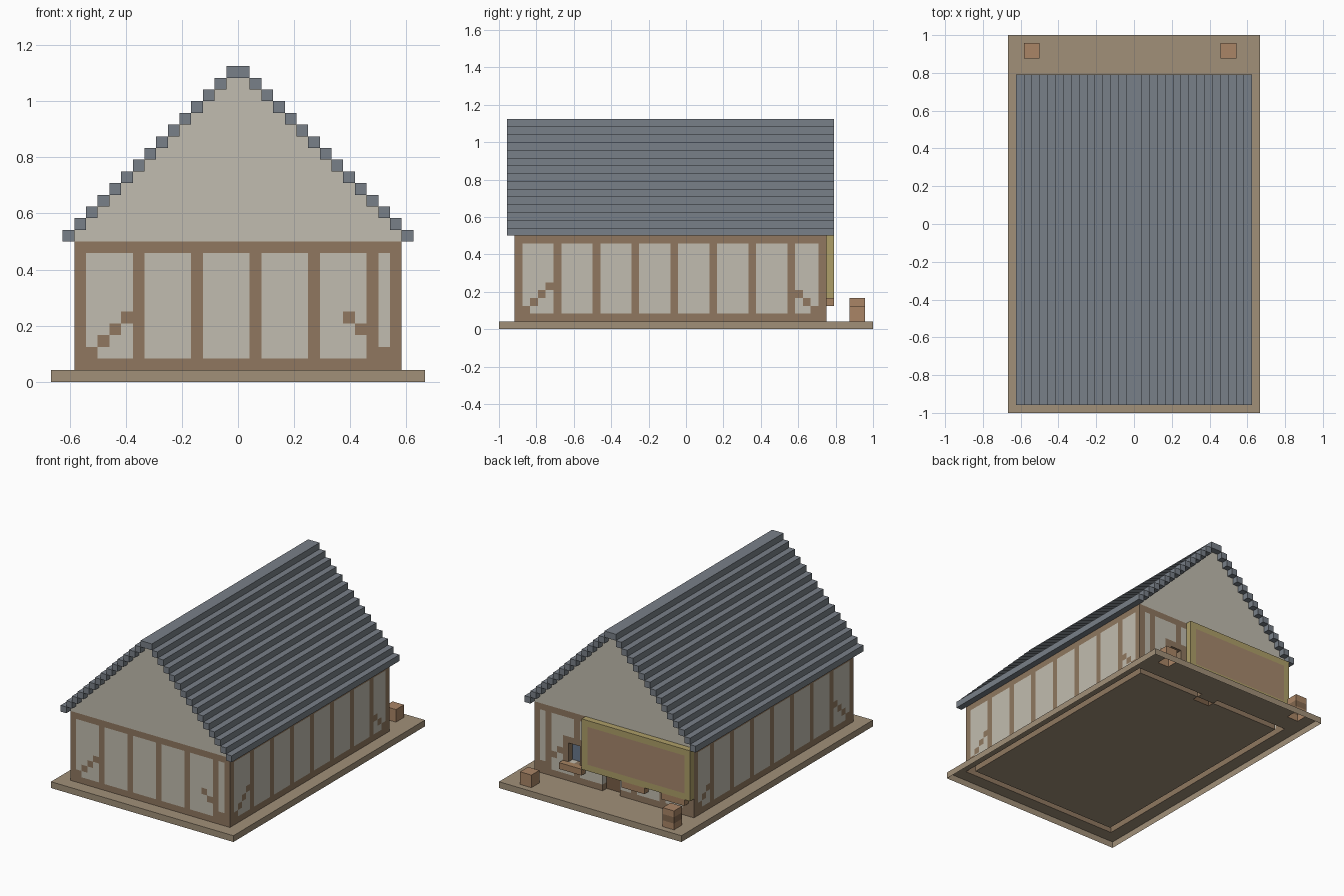
import bpy, bmesh

if "Cube" in bpy.data.objects:
    bpy.data.objects.remove(bpy.data.objects["Cube"])

U = 1 / 24          # one block
cells = {}          # block position -> part name


def fill(part, x, y, z):
    """Paint a range of blocks with a part, or clear it with None."""
    for i in range(*x):
        for j in range(*y):
            for k in range(*z):
                if part:
                    cells[i, j, k] = part
                else:
                    cells.pop((i, j, k), None)


# ground slab
fill("base_slab", (-16, 16), (-24, 24), (0, 1))

# plaster walls, one block thick, hollow room
fill("plaster_walls", (-14, 14), (-22, 18), (1, 12))
fill(None, (-13, 13), (-21, 17), (1, 12))

# gable ends and stepped roof
for i in range(15):
    for y in (-22, 17):
        fill("plaster_walls", (i - 14, 14 - i), (y, y + 1), (12 + i, 13 + i))
    for x in (i - 15, 14 - i):
        fill("roof", (x, x + 1), (-23, 19), (12 + i, 13 + i))

# timber frame: rails, posts and corner braces
for z in (1, 11):
    for y in (-22, 17):
        fill("timber_frame", (-14, 14), (y, y + 1), (z, z + 1))
    for x in (-14, 13):
        fill("timber_frame", (x, x + 1), (-22, 18), (z, z + 1))
for y in (-22, 17):
    for x in (-14, -9, -4, 1, 6, 11, 13):
        fill("timber_frame", (x, x + 1), (y, y + 1), (1, 12))
    for s in range(4):
        for x in (-13 + s, 12 - s):
            fill("timber_frame", (x, x + 1), (y, y + 1), (2 + s, 3 + s))
for x in (-14, 13):
    for y in (-22, -17, -12, -7, -2, 3, 8, 13, 17):
        fill("timber_frame", (x, x + 1), (y, y + 1), (1, 12))
    for s in range(4):
        for y in (-21 + s, 16 - s):
            fill("timber_frame", (x, x + 1), (y, y + 1), (2 + s, 3 + s))

# back windows with sills
for x in (-13, -6, 5):
    fill("timber_frame", (x, x + 4), (17, 18), (4, 8))
    fill(None, (x + 1, x + 3), (17, 18), (4, 7))
    fill("window_glass", (x + 1, x + 3), (16, 17), (4, 7))
    fill("window_sills", (x, x + 4), (18, 19), (3, 4))

# recessed back door
fill(None, (-1, 2), (17, 18), (1, 8))
fill("door", (-1, 2), (16, 17), (1, 8))

# blank sign board under the back eave
fill("sign_frame", (-14, 5), (18, 19), (4, 12))
fill("sign_panel", (-13, 4), (18, 19), (5, 11))

# crates on the back porch
fill("crates", (-14, -12), (21, 23), (1, 4))
fill("crate_band", (-14, -12), (21, 23), (2, 3))
fill("crates", (11, 13), (21, 23), (1, 3))

COLOURS = {
    "base_slab": (160, 143, 120), "plaster_walls": (192, 187, 174),
    "roof": (120, 127, 135), "timber_frame": (142, 119, 96),
    "window_glass": (105, 120, 140), "window_sills": (165, 130, 98),
    "door": (120, 95, 72), "sign_frame": (172, 157, 104),
    "sign_panel": (165, 135, 108), "crates": (168, 132, 102),
    "crate_band": (130, 104, 80),
}


def build(part, colour):
    """Skin the exposed sides of a part; the underside stays open."""
    bm = bmesh.new()
    for cell in [c for c, p in cells.items() if p == part]:
        for a in range(3):
            for side in (0, 1):
                near = list(cell)
                near[a] += 2 * side - 1
                if tuple(near) in cells or near[2] < 0:
                    continue
                quad = []
                for du, dv in ((0, 0), (1, 0), (1, 1), (0, 1)):
                    p = list(cell)
                    p[a] += side
                    p[(a + 1) % 3] += du
                    p[(a + 2) % 3] += dv
                    quad.append(bm.verts.new([n * U for n in p]))
                bm.faces.new(quad if side else quad[::-1])
    bmesh.ops.remove_doubles(bm, verts=bm.verts[:], dist=U / 100)
    bmesh.ops.dissolve_limit(bm, angle_limit=0.01, verts=bm.verts[:], edges=bm.edges[:])
    mesh = bpy.data.meshes.new(part)
    bm.to_mesh(mesh)
    bm.free()
    mat = bpy.data.materials.new(part)
    mat.diffuse_color = [(c / 255) ** 2.2 for c in colour] + [1]
    mat.use_nodes = True
    mat.node_tree.nodes["Principled BSDF"].inputs["Base Color"].default_value = mat.diffuse_color
    mesh.materials.append(mat)
    bpy.context.collection.objects.link(bpy.data.objects.new(part, mesh))


for part, colour in COLOURS.items():
    build(part, colour)
